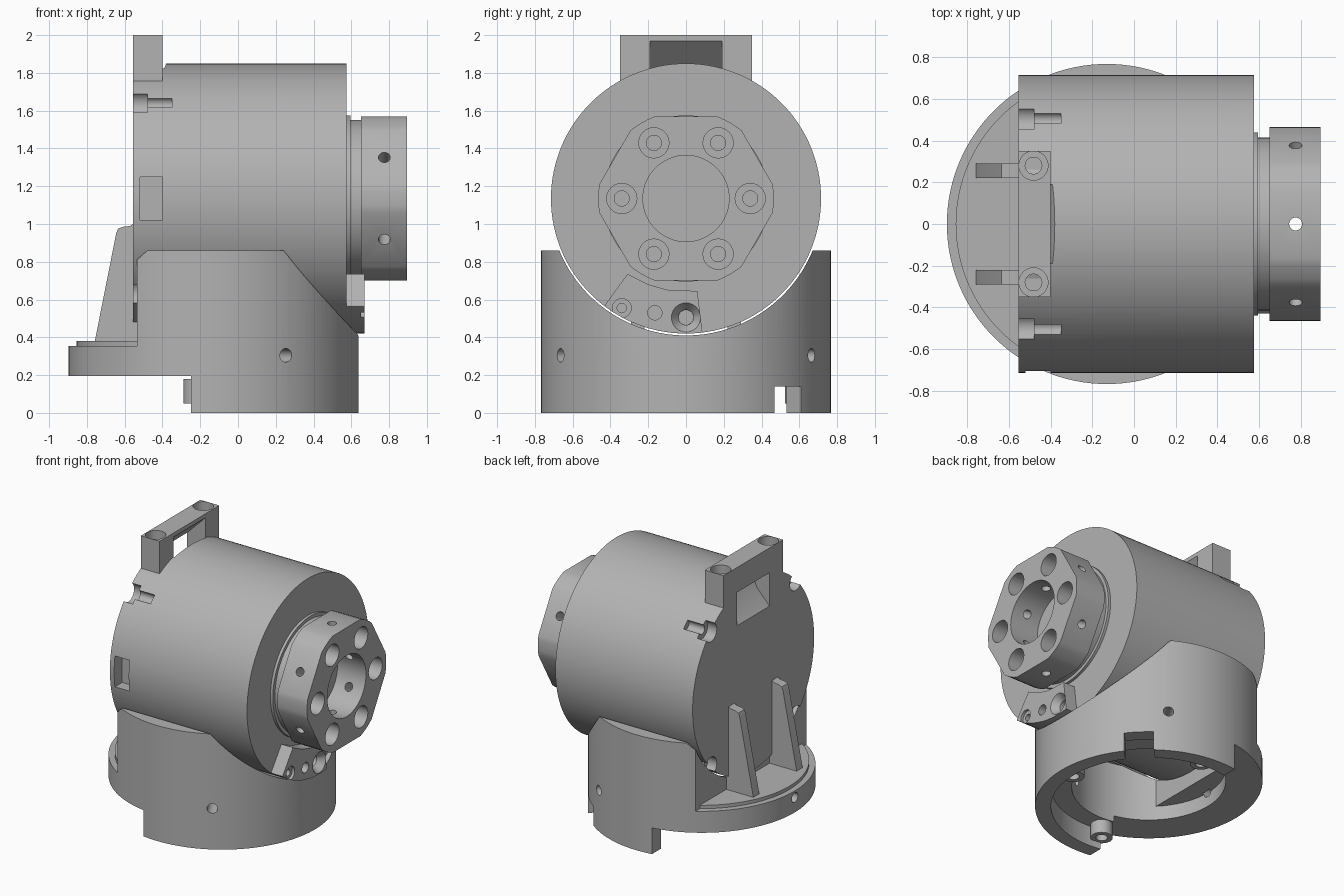
import bpy, bmesh, math
from math import cos, sin, radians
from mathutils import Vector

old = bpy.data.objects.get("Cube")
if old:
    bpy.data.objects.remove(old, do_unlink=True)

grey = bpy.data.materials.new("machined_grey")
grey.use_nodes = True
grey.diffuse_color = (0.45, 0.45, 0.45, 1)
grey.node_tree.nodes["Principled BSDF"].inputs["Base Color"].default_value = (0.45, 0.45, 0.45, 1)


def make(name, bm):
    bmesh.ops.recalc_face_normals(bm, faces=bm.faces)
    mesh = bpy.data.meshes.new(name)
    bm.to_mesh(mesh)
    bm.free()
    mesh.materials.append(grey)
    ob = bpy.data.objects.new(name, mesh)
    bpy.context.collection.objects.link(ob)
    return ob


def prism(name, pts, axis, a, b):
    """Extrude a 2D outline along an axis from a to b."""
    place = {"x": lambda p, t: (t, p[0], p[1]),
             "y": lambda p, t: (p[0], t, p[1]),
             "z": lambda p, t: (p[0], p[1], t)}[axis]
    bm = bmesh.new()
    face = bm.faces.new([bm.verts.new(place(p, a)) for p in pts])
    new = bmesh.ops.extrude_face_region(bm, geom=[face])["geom"]
    shift = Vector(place((0, 0), b - a))
    bmesh.ops.translate(bm, vec=shift, verts=[v for v in new if isinstance(v, bmesh.types.BMVert)])
    return make(name, bm)


def rod(name, start, end, r1, r2=None, seg=24):
    """Cylinder or cone between two points."""
    start, end = Vector(start), Vector(end)
    d = end - start
    bm = bmesh.new()
    bmesh.ops.create_cone(bm, cap_ends=True, segments=seg, radius1=r1,
                          radius2=r1 if r2 is None else r2, depth=d.length)
    bm.transform(d.to_track_quat("Z", "Y").to_matrix().to_4x4())
    bmesh.ops.translate(bm, vec=(start + end) / 2, verts=bm.verts)
    return make(name, bm)


def box(name, x, y, z):
    return prism(name, [(x[0], y[0]), (x[1], y[0]), (x[1], y[1]), (x[0], y[1])], "z", *z)


def combine(ob, *tools, mode="DIFFERENCE"):
    bpy.context.view_layer.objects.active = ob
    for tool in tools:
        mod = ob.modifiers.new("bool", "BOOLEAN")
        mod.operation, mod.solver, mod.object = mode, "EXACT", tool
        bpy.ops.object.modifier_apply(modifier=mod.name)
        bpy.data.objects.remove(tool, do_unlink=True)


AX = 1.135   # height of the drum axis
BX = -0.13   # x of the base axis
R = 0.7675   # base radius
BACK, FRONT = -0.555, 0.575


def base_point(angle, r, z):
    return (BX + r * cos(radians(angle)), r * sin(radians(angle)), z)


def bore(x0, x1, y, z, r, r2=None):
    return rod("cutter", (x0, y, z), (x1, y, z), r, r2)


def cable_slot():
    return prism("cutter", [(-.38, 1.99), (-.38, 1.85), (-.45, 1.68), (-.57, 1.55), (-.57, 1.8)],
                 "y", -.19, .19)


# Drum housing with back screw notches, side pocket and cable slot
drum = rod("drum_housing", (BACK, 0, AX), (FRONT, 0, AX), .715, seg=128)
for sy in (-1, 1):
    for sz in (-1, 1):
        combine(drum, bore(-.6, -.48, sy * .5, AX + sz * .5, .07),
                bore(-.5, -.35, sy * .5, AX + sz * .5, .035))
combine(drum, box("cutter", (-.52, -.4), (-.8, -.62), (1.02, 1.25)), cable_slot())

# Handle bar on top of the drum
handle = box("top_bracket", (BACK, -.4), (-.35, .35), (1.72, 2.0))
combine(handle, cable_slot())
for y in (-.28, .28):
    combine(handle, rod("cutter", (-.482, y, 1.93), (-.482, y, 2.1), .07),
            rod("cutter", (-.482, y, 1.8), (-.482, y, 1.95), .04))

# Output shaft rings
ring = rod("shaft_collar", (FRONT - .02, 0, AX), (.595, 0, AX), .44, seg=96)
neck = rod("shaft_neck", (.57, 0, AX), (.66, 0, AX), .415, seg=96)

# Output hub: hexagon with rounded corners, bolt circle and radial pin holes
outline = [(.465 * cos(radians(60 * k + d)), AX + .465 * sin(radians(60 * k + d)))
           for k in range(6) for d in (-9.3, -4.6, 0, 4.6, 9.3)]
hub = prism("output_hub", outline, "x", .65, .895)
combine(hub, rod("cutter", (.66, 0, AX), (.95, 0, AX), .228, seg=64))
for k in range(6):
    a = radians(60 * k)
    y, z = .34 * cos(a), AX + .34 * sin(a)
    p, q = cos(a + radians(30)), sin(a + radians(30))
    combine(hub, bore(.74, .95, y, z, .08), bore(.66, .8, y, z, .04),
            rod("cutter", (.775, .18 * p, AX + .18 * q), (.775, .5 * p, AX + .5 * q), .031))

# Stop block under the hub, following the drum rim
rim = [(.715 * sin(radians(t)), AX - .715 * cos(radians(t))) for t in range(7, -38, -4)]
stop = prism("stop_block", rim + [(-.43, .57), (-.31, .735), (-.2, .68), (-.1, .652), (.06, .645)],
             "x", FRONT - .01, .67)
combine(stop, bore(.65, .7, -.34, .555, .05), bore(.6, .7, -.34, .555, .025),
        bore(.6, .7, -.165, .53, .038), bore(.62, .68, 0, .505, .04, .085),
        bore(.59, .7, 0, .505, .04))

# Base: round column trimmed to the side outline
base = rod("base_housing", (BX, 0, -.1), (BX, 0, 1), R, seg=128)
combine(base, prism("cutter", [(-.25, 0), (.66, 0), (.66, .392), (.24, .86), (-.48, .86), (-.535, .81),
                               (-.535, .355), (-1, .355), (-1, .195), (-.25, .195)], "y", -1, 1),
        mode="INTERSECT")
combine(base, rod("cutter", (-.7, 0, AX), (.8, 0, AX), .725, seg=128))

# Hollow underside
cavity = rod("cutter", (BX, 0, -.1), (BX, 0, .6), .52, seg=64)
combine(cavity, box("cutter", (-1, -.5), (-1, 1), (.3, .7)))
combine(base, cavity, rod("cutter", (BX, 0, -.1), (BX, 0, .15), .66, seg=96))

# Radial screw holes and the keyway
for angle in (60, 180, 300):
    combine(base, rod("cutter", base_point(angle, .5, .305), base_point(angle, .9, .305), .036))
key = [base_point(45, .55, 0), base_point(45, .9, 0)]
side = Vector((-sin(radians(45)), cos(radians(45)), 0)) * .1
corners = [Vector(key[0]) - side, Vector(key[1]) - side, Vector(key[1]) + side, Vector(key[0]) + side]
combine(base, prism("cutter", [c[:2] for c in corners], "z", -.1, .14))

# Screw bosses under the base
bosses = []
for i, angle in enumerate((-8, 86, 262)):
    boss = rod("screw_boss_%d" % (i + 1), base_point(angle, .6, .05), base_point(angle, .6, .18), .075)
    combine(boss, rod("cutter", base_point(angle, .6, 0), base_point(angle, .6, .12), .04))
    bosses.append(boss)

# Raised step on the rear flange
step = rod("flange_step", (BX, 0, .34), (BX, 0, .38), .725, seg=128)
combine(step, box("cutter", (-.53, 1), (-1, 1), (.2, .6)))

# Stiffening ribs behind the drum
ribs = [prism(n + "_rib", [(-.76, .37), (-.645, .95), (-.635, .975), (-.61, .985), (-.57, .99),
                           (-.53, 1.02), (-.53, .37)], "y", y - .035, y + .035)
        for n, y in (("right", -.255), ("left", .255))]

# Smooth curved walls, sharp edges
bpy.ops.object.select_all(action="DESELECT")
for ob in [drum, handle, ring, neck, hub, stop, base, step] + bosses + ribs:
    ob.select_set(True)
bpy.context.view_layer.objects.active = drum
bpy.ops.object.shade_smooth_by_angle(angle=radians(30))
